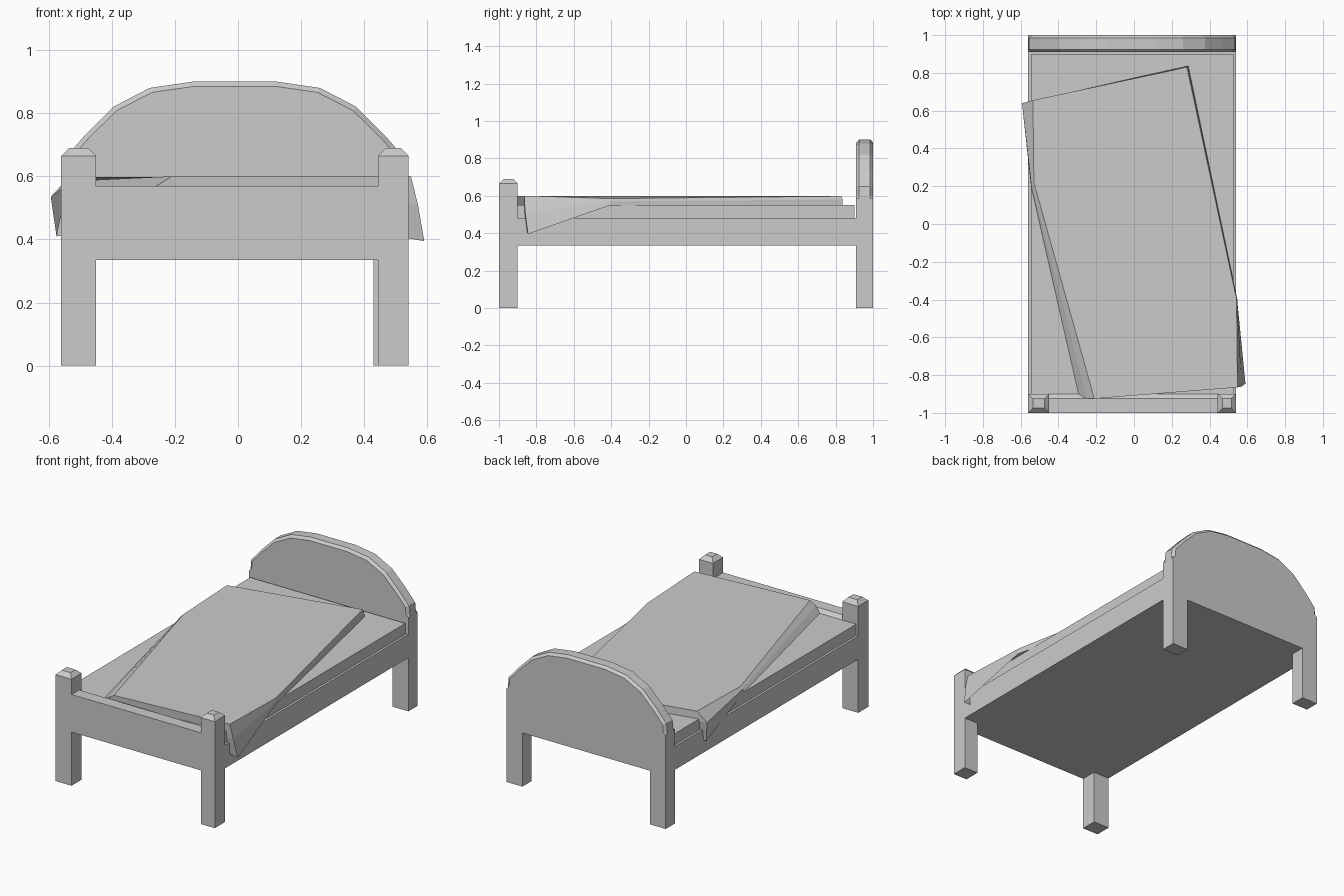
import bpy

if "Cube" in bpy.data.objects:
    bpy.data.objects.remove(bpy.data.objects["Cube"])

X0, X1 = -0.56, 0.54
CX = (X0 + X1) / 2


def mesh_object(name, verts, faces):
    me = bpy.data.meshes.new(name)
    me.from_pydata(verts, [], faces)
    me.update()
    ob = bpy.data.objects.new(name, me)
    bpy.context.collection.objects.link(ob)
    return ob


def loft(name, rings, cap_start=True, cap_end=True):
    """Skin a list of equal-length closed rings."""
    n = len(rings[0])
    verts = [p for r in rings for p in r]
    faces = [(k * n + i, k * n + (i + 1) % n, (k + 1) * n + (i + 1) % n, (k + 1) * n + i)
             for k in range(len(rings) - 1) for i in range(n)]
    if cap_start:
        faces.append(tuple(reversed(range(n))))
    if cap_end:
        faces.append(tuple(range((len(rings) - 1) * n, len(rings) * n)))
    return mesh_object(name, verts, faces)


def rect(x0, x1, y0, y1, z, inset=0.0):
    i = inset
    return [(x0 + i, y0 + i, z), (x1 - i, y0 + i, z), (x1 - i, y1 - i, z), (x0 + i, y1 - i, z)]


def box(name, x0, x1, y0, y1, z0, z1):
    return loft(name, [rect(x0, x1, y0, y1, z0), rect(x0, x1, y0, y1, z1)])


# Bed base and mattress
box("bed_base", X0, X1, -0.91, 0.92, 0.335, 0.48)
box("mattress", X0 + 0.014, X1 - 0.014, -0.91, 0.90, 0.47, 0.55)

# Foot posts with chamfered caps
for side, a, b in (("left", X0, -0.45), ("right", 0.443, X1)):
    loft("foot_post_" + side, [rect(a, b, -1, -0.9, 0), rect(a, b, -1, -0.9, 0.665),
                               rect(a, b, -1, -0.9, 0.69, 0.025)])

# Footboard between the posts, with its inner top edge sloped
prof = [(-1, 0.335), (-0.9, 0.335), (-0.9, 0.55), (-0.925, 0.57), (-1, 0.57)]
loft("footboard", [[(x, y, z) for y, z in prof] for x in (0.443, -0.45)])

# Arched headboard, legs included in the profile, arch edges chamfered
half = [(0.107, 0.335), (0.55, 0.64), (0.535, 0.69), (0.475, 0.73), (0.385, 0.82), (0.27, 0.88), (0.133, 0.90)]
arch = [(0.55, 0.60), (0.545, 0.65), (0.475, 0.73), (0.385, 0.82), (0.27, 0.88), (0.133, 0.90)]


def head_ring(y, inset):
    def shrink(p):
        return (p[0] * (1 - inset / 0.5), p[1] - inset * max(0, (p[1] - 0.60) / 0.30))
    right = [(0.44, 0.335), (0.44, 0), (0.55, 0), (0.55, 0.585)] + [shrink(p) for p in arch]
    pts = right + [(-x, z) for x, z in reversed(right)]
    return [(CX + x, y, z) for x, z in pts]


loft("headboard", [head_ring(0.91, 0.015), head_ring(0.925, 0), head_ring(0.985, 0),
                   head_ring(1.0, 0.015)])

# Crooked blanket: flat top, then a skirt that hangs over the mattress edges
top = [(0.28, 0.83, 0.598), (-0.535, 0.655, 0.598), (-0.53, 0.22, 0.585), (-0.21, -0.925, 0.6),
       (0.548, -0.865, 0.6), (0.543, -0.40, 0.585)]
mid = [(0.285, 0.837, 0.58), (-0.593, 0.64, 0.535), (-0.545, 0.22, 0.57), (-0.25, -0.923, 0.575),
       (0.57, -0.86, 0.51), (0.547, -0.40, 0.57)]
low = [(0.287, 0.838, 0.55), (-0.575, 0.62, 0.41), (-0.545, 0.20, 0.55), (-0.29, -0.915, 0.55),
       (0.59, -0.845, 0.395), (0.547, -0.41, 0.548)]
loft("blanket", [low[::-1], mid[::-1], top[::-1]], cap_start=False)
